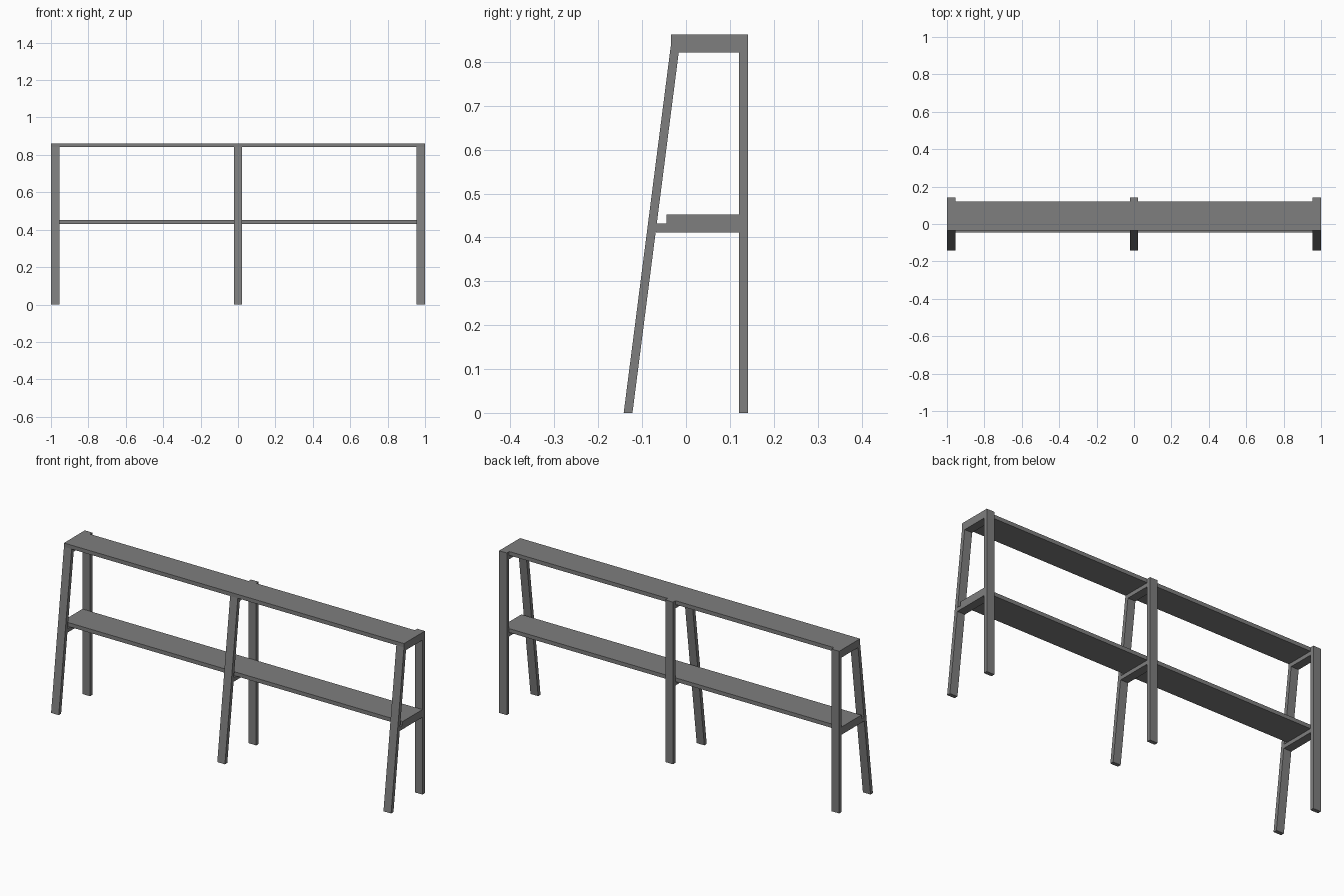
import bpy

cube = bpy.data.objects.get("Cube")
if cube:
    bpy.data.objects.remove(cube, do_unlink=True)

grey = bpy.data.materials.new("mid_grey")
grey.use_nodes = True
colour = (0.21, 0.21, 0.21, 1)
grey.diffuse_color = colour
grey.node_tree.nodes["Principled BSDF"].inputs["Base Color"].default_value = colour


def extrude_x(name, profile, x0, x1):
    """Prism from a (y, z) outline, counter-clockwise seen from +x."""
    n = len(profile)
    verts = [(x, y, z) for x in (x0, x1) for y, z in profile]
    faces = [tuple(reversed(range(n))), tuple(range(n, 2 * n))]
    faces += [(i, (i + 1) % n, (i + 1) % n + n, i + n) for i in range(n)]
    mesh = bpy.data.meshes.new(name)
    mesh.from_pydata(verts, [], faces)
    mesh.materials.append(grey)
    obj = bpy.data.objects.new(name, mesh)
    bpy.context.collection.objects.link(obj)
    return obj


def box(name, x0, x1, y0, y1, z0, z1):
    return extrude_x(name, [(y0, z0), (y1, z0), (y1, z1), (y0, z1)], x0, x1)


WIDTH = 0.045   # leg width along x
THICK = 0.0205  # board thickness
TOP = 0.862
SHELF = 0.452
BACK = 0.121    # front face of the back legs

# Three leg frames: upright back leg, leaning front leg, two braces
for side, x in (("right", -1 + WIDTH / 2), ("middle", 0), ("left", 1 - WIDTH / 2)):
    x0, x1 = x - WIDTH / 2, x + WIDTH / 2
    box(f"back_leg_{side}", x0, x1, BACK, BACK + THICK, 0, TOP)
    lean = [(-0.142, 0), (-0.122, 0), (-0.014, TOP - THICK), (-0.034, TOP - THICK)]
    extrude_x(f"front_leg_{side}", lean, x0, x1)
    for name, top, y_low, y_high in (("upper", TOP, -0.017, -0.014),
                                     ("lower", SHELF, -0.069, -0.067)):
        z1 = top - THICK
        z0 = z1 - THICK
        extrude_x(f"{name}_brace_{side}",
                  [(y_low, z0), (BACK, z0), (BACK, z1), (y_high, z1)], x0, x1)

# Two long boards resting on the braces
box("top_board", -1, 1, -0.034, BACK, TOP - THICK, TOP)
box("lower_shelf", -1, 1, -0.045, BACK, SHELF - THICK, SHELF)
